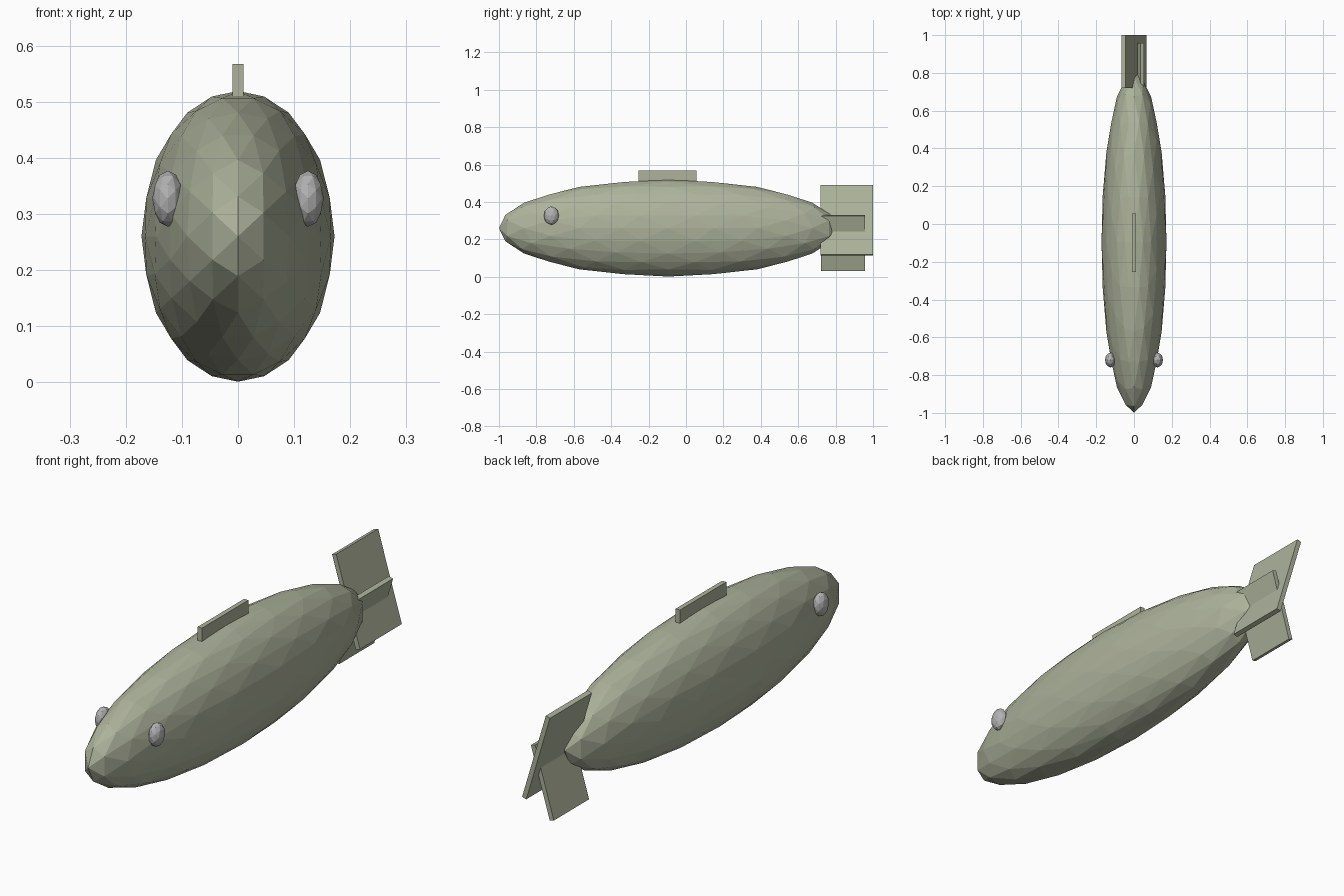
import bpy, bmesh, math
from mathutils import Vector, Matrix

if "Cube" in bpy.data.objects:
    bpy.data.objects.remove(bpy.data.objects["Cube"])

def material(name, rgb):
    m = bpy.data.materials.new(name)
    m.diffuse_color = (*rgb, 1)
    m.use_nodes = True
    m.node_tree.nodes["Principled BSDF"].inputs["Base Color"].default_value = m.diffuse_color
    return m

olive = material("pale olive", (0.42, 0.45, 0.33))
grey = material("light grey", (0.45, 0.45, 0.45))

def finish(bm, name, mat, matrix):
    bm.transform(matrix)
    bmesh.ops.recalc_face_normals(bm, faces=bm.faces)
    me = bpy.data.meshes.new(name)
    bm.to_mesh(me)
    bm.free()
    me.materials.append(mat)
    ob = bpy.data.objects.new(name, me)
    bpy.context.collection.objects.link(ob)
    return ob

def faceted_ball(name, centre, radii, levels, mat):
    """Axis-aligned icosahedron, split and pushed out to an ellipsoid."""
    bm = bmesh.new()
    p = (1 + math.sqrt(5)) / 2
    for a in (-1, 1):
        for b in (-p, p):
            for co in ((a, 0, b), (b, a, 0), (0, b, a)):
                bm.verts.new(Vector(co).normalized())
    bmesh.ops.convex_hull(bm, input=bm.verts[:])
    for _ in range(levels):
        bmesh.ops.subdivide_edges(bm, edges=bm.edges[:], cuts=1, use_grid_fill=True)
        for v in bm.verts:
            v.co.normalize()
    finish(bm, name, mat, Matrix.Translation(centre) @ Matrix.Diagonal((*radii, 1)))

def slab(name, centre, size, tilt=0):
    bm = bmesh.new()
    bmesh.ops.create_cube(bm, size=1)
    finish(bm, name, olive, Matrix.Translation(centre)
           @ Matrix.Rotation(math.radians(tilt), 4, 'Y') @ Matrix.Diagonal((*size, 1)))

# Body
faceted_ball("body", (0, -0.095, 0.26), (0.172, 0.905, 0.259), 2, olive)

# Eyes
for side, s in (("left", -1), ("right", 1)):
    faceted_ball(side + "_eye", (s * 0.125, -0.72, 0.327), (0.028, 0.04, 0.05), 1, grey)

# Back fin and crossed tail fins
slab("back_fin", (0, -0.1, 0.515), (0.02, 0.31, 0.104))
slab("upper_tail_fin", (0, 0.86, 0.303), (0.02, 0.28, 0.388), -16.6)
slab("lower_tail_fin", (0, 0.84, 0.18), (0.02, 0.235, 0.308), 16.6)
